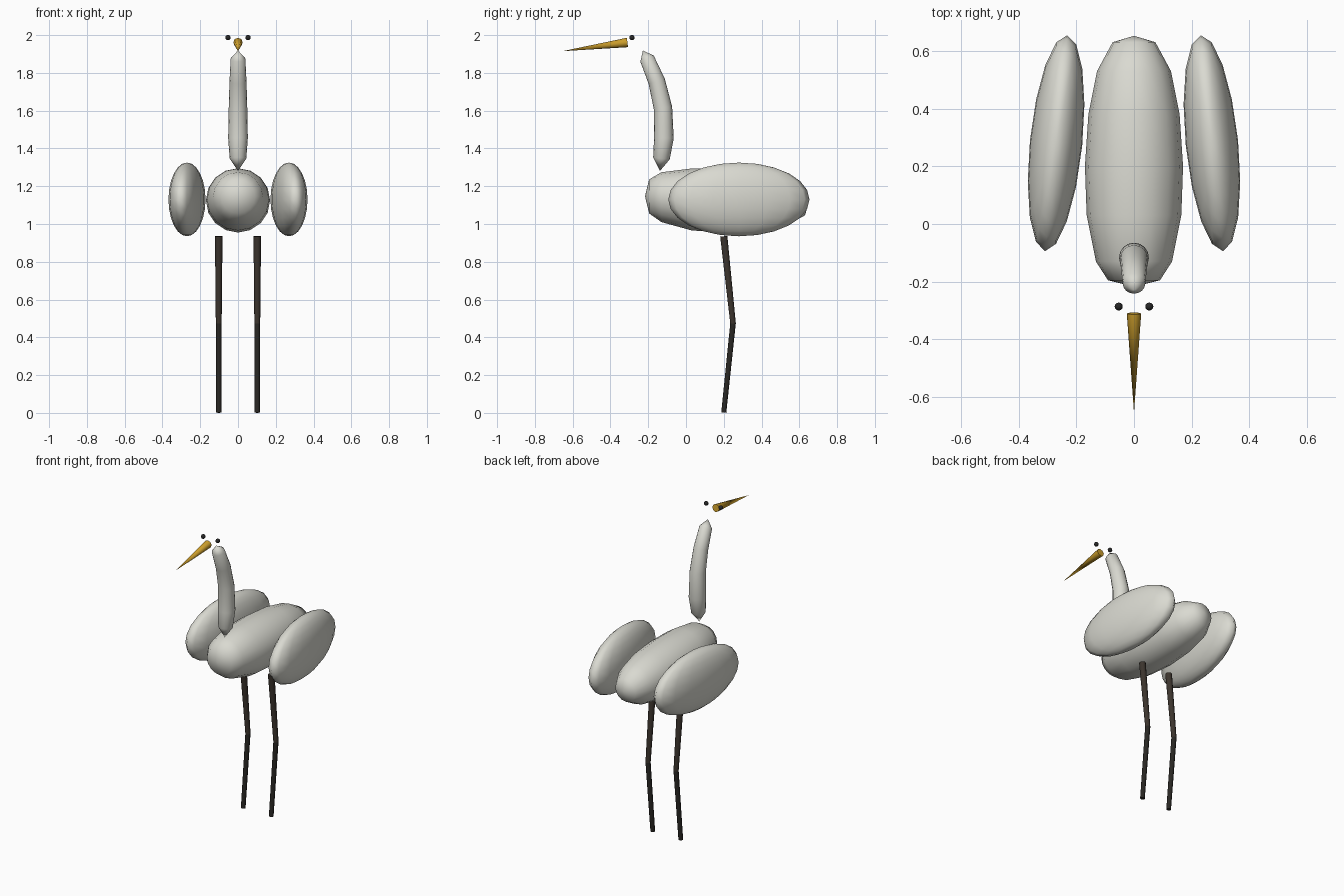
import bpy, bmesh, math
from mathutils import Vector, Matrix

cube = bpy.data.objects.get("Cube")
if cube:
    bpy.data.objects.remove(cube)


def material(name, rgb):
    m = bpy.data.materials.new(name)
    m.use_nodes = True
    m.diffuse_color = (*rgb, 1)
    m.node_tree.nodes["Principled BSDF"].inputs["Base Color"].default_value = (*rgb, 1)
    return m


PLUMAGE = material("pale grey plumage", (0.70, 0.70, 0.64))
GOLD = material("golden bill", (0.60, 0.34, 0.025))
BROWN = material("dark brown leg", (0.045, 0.035, 0.027))
DARK = material("blackish shin", (0.022, 0.020, 0.017))
BLACK = material("eye black", (0.02, 0.02, 0.02))


def finish(name, bm, mats):
    """Turn a bmesh into a smooth shaded object."""
    bmesh.ops.recalc_face_normals(bm, faces=bm.faces)
    for f in bm.faces:
        f.smooth = len(f.verts) <= 4      # end caps stay flat
    mesh = bpy.data.meshes.new(name)
    bm.to_mesh(mesh)
    bm.free()
    for m in mats:
        mesh.materials.append(m)
    obj = bpy.data.objects.new(name, mesh)
    bpy.context.collection.objects.link(obj)
    return obj


def tube(name, path, mats, x=0, sides=16, upright=False):
    """Loft rings along (y, z, radius) points; zero radius makes a tip."""
    bm = bmesh.new()
    pts = [Vector((x, y, z)) for y, z, r in path]
    rings = []
    for i, (p, (_, _, r)) in enumerate(zip(pts, path)):
        along = (pts[min(i + 1, len(pts) - 1)] - pts[max(i - 1, 0)]).normalized()
        if upright:
            along = Vector((0, 1, 0))
        side = Vector((1, 0, 0))
        up = side.cross(along)
        if r == 0:
            rings.append([bm.verts.new(p)])
            continue
        turns = [2 * math.pi * k / sides for k in range(sides)]
        rings.append([bm.verts.new(p + r * (side * math.cos(a) + up * math.sin(a)))
                      for a in turns])
    for n, (a, b) in enumerate(zip(rings, rings[1:])):
        for k in range(sides):
            j = (k + 1) % sides
            if len(a) == 1:
                f = bm.faces.new((a[0], b[k], b[j]))
            elif len(b) == 1:
                f = bm.faces.new((a[k], a[j], b[0]))
            else:
                f = bm.faces.new((a[k], a[j], b[j], b[k]))
            f.material_index = min(n, len(mats) - 1)
    for ring, index in ((rings[0], 0), (rings[-1], len(mats) - 1)):
        if len(ring) > 1:
            bm.faces.new(ring).material_index = index
    return finish(name, bm, mats)


def ellipsoid(name, centre, radii, mat, turn=0, segments=16, rings=12):
    bm = bmesh.new()
    bmesh.ops.create_uvsphere(bm, u_segments=segments, v_segments=rings, radius=1)
    place = (Matrix.Translation(centre) @ Matrix.Rotation(turn, 4, "Z")
             @ Matrix.Diagonal((*radii, 1)))
    bmesh.ops.transform(bm, matrix=place, verts=bm.verts)
    return finish(name, bm, [mat])


# Body: blunt chest tapering to a rounded tail
tube("body", [(-0.217, 1.147, 0), (-0.195, 1.146, 0.09), (-0.13, 1.142, 0.132),
              (0.03, 1.13, 0.164), (0.2, 1.125, 0.17), (0.38, 1.123, 0.158),
              (0.53, 1.12, 0.128), (0.63, 1.12, 0.074), (0.652, 1.12, 0)],
     [PLUMAGE], upright=True)

# Neck: gently curved, pointed at both ends
tube("neck", [(-0.138, 1.281, 0), (-0.13, 1.347, 0.044), (-0.117, 1.455, 0.052),
              (-0.122, 1.615, 0.049), (-0.155, 1.755, 0.045),
              (-0.206, 1.875, 0.039), (-0.228, 1.919, 0)], [PLUMAGE])

# Bill: long slim cone
tube("bill", [(-0.31, 1.961, 0.025), (-0.654, 1.915, 0)], [GOLD], sides=8)

# Paired parts
for side, s in (("left", 1), ("right", -1)):
    ellipsoid(side + "_wing", (0.27 * s, 0.28, 1.13), (0.091, 0.376, 0.195),
              PLUMAGE, turn=math.radians(5.8) * s)
    ellipsoid(side + "_eye", (0.053 * s, -0.286, 1.987), (0.014, 0.014, 0.014),
              BLACK, segments=12, rings=8)
    tube(side + "_leg", [(0.2, 0.935, 0.02), (0.249, 0.474, 0.0155), (0.2, 0.002, 0.014)],
         [BROWN, DARK], x=0.102 * s, sides=10)
